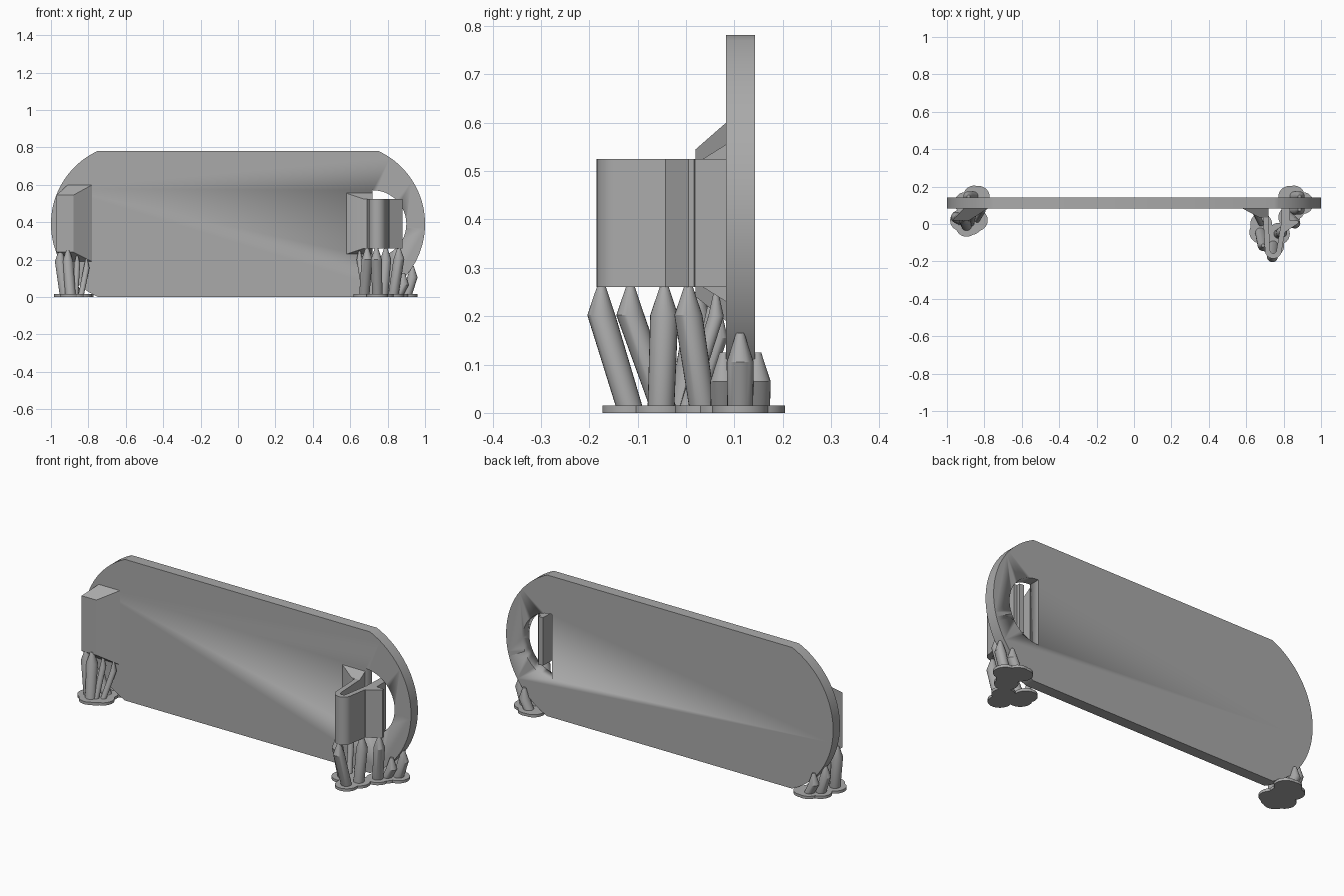
import bpy, bmesh, math
from mathutils import Vector

if "Cube" in bpy.data.objects:
    bpy.data.objects.remove(bpy.data.objects["Cube"], do_unlink=True)

grey = bpy.data.materials.new("plain grey")
grey.use_nodes = True
grey.diffuse_color = (0.4, 0.4, 0.4, 1)
grey.node_tree.nodes["Principled BSDF"].inputs["Base Color"].default_value = (0.4, 0.4, 0.4, 1)


def finish(name, bm, smooth=True):
    bmesh.ops.recalc_face_normals(bm, faces=bm.faces)
    mesh = bpy.data.meshes.new(name)
    bm.to_mesh(mesh)
    bm.free()
    mesh.materials.append(grey)
    obj = bpy.data.objects.new(name, mesh)
    bpy.context.collection.objects.link(obj)
    if smooth:
        bpy.ops.object.select_all(action="DESELECT")
        obj.select_set(True)
        bpy.context.view_layer.objects.active = obj
        bpy.ops.object.shade_smooth_by_angle(angle=math.radians(30))
    return obj


def loft(name, rings):
    """Skin a closed solid through matching rings of points."""
    bm = bmesh.new()
    rows = [[bm.verts.new(p) for p in ring] for ring in rings]
    n = len(rows[0])
    for a, b in zip(rows, rows[1:]):
        for i in range(n):
            bm.faces.new((a[i], a[(i + 1) % n], b[(i + 1) % n], b[i]))
    bm.faces.new(rows[0])
    bm.faces.new(rows[-1])
    return finish(name, bm)


def arc(cx, cz, r, start, end, steps):
    angles = [math.radians(start + (end - start) * i / steps) for i in range(steps + 1)]
    return [(cx + r * math.cos(a), cz + r * math.sin(a)) for a in angles]


def along_y(outline, y0, y1):
    return [[(x, y, z) for x, z in outline] for y in (y0, y1)]


# Upright plate with bowed ends
MID, FRONT, BACK = 0.391, 0.083, 0.143
end = arc(0.571, MID, 0.429, -65.4, 65.4, 40)
plate = loft("plate", along_y(end + [(-x, 2 * MID - z) for x, z in end], FRONT, BACK))

# D-shaped window behind the spring clip
cutter = loft("window_cutter", along_y(arc(0.72, MID, 0.18, -90, 90, 24), 0, 0.3))
cutter.hide_render = True
cutter.hide_viewport = True
cut = plate.modifiers.new("window", "BOOLEAN")
cut.operation = "DIFFERENCE"
cut.object = cutter
cut.solver = "EXACT"


# Spring clip: one folded strip swept upwards
def ribbon(name, path, width, z0, z1):
    pts = [Vector(p) for p in path]
    left, right = [], []
    for i, p in enumerate(pts):
        d = (pts[min(i + 1, len(pts) - 1)] - pts[max(i - 1, 0)]).normalized()
        side = Vector((-d.y, d.x)) * width / 2
        left.append(p + side)
        right.append(p - side)
    outline = left + right[::-1]
    return loft(name, [[(p.x, p.y, z) for p in outline] for z in (z0, z1)])


bend = arc(0.745, -0.14, 0.031, 180, 360, 14)
ribbon("spring_clip", [(0.70, 0.09), (0.705, 0.02)] + bend + [(0.80, 0.0), (0.805, 0.12)],
       0.028, 0.26, 0.525)

# Catch on the free arm
barb = [(0.79, -0.04), (0.81, -0.042), (0.88, 0.005), (0.88, 0.017),
        (0.835, 0.02), (0.835, 0.10), (0.80, 0.10)]
loft("clip_catch", [[(x, y, z) for x, y in barb] for z in (0.26, 0.525)])


# Flared roots
def rect(x0, x1, y, z0, z1):
    return [(x0, y, z0), (x1, y, z0), (x1, y, z1), (x0, y, z1)]


loft("clip_root", [rect(0.58, 0.72, FRONT, 0.23, 0.555),
                   rect(0.67, 0.72, 0.035, 0.26, 0.525)])
loft("fixed_hook", [rect(-0.91, -0.78, FRONT, 0.19, 0.60),
                    rect(-0.97, -0.88, 0.02, 0.24, 0.545)])


# Leaning support pillars with pointed tips and round feet
def pillar(name, tip, foot, r=0.029, cone=0.06):
    tx, ty, tz = tip
    fx, fy = foot
    rings = []
    for x, y, z, rad in ((fx, fy, 0.005, r * 0.95),
                         (tx, ty, tz - cone, r),
                         (tx, ty, tz, r * 0.3)):
        rings.append([(px, py, z) for px, py in arc(x, y, rad, 0, 345, 23)])
    loft(name, rings)


def disc(name, x, y, r=0.058):
    ring = arc(x, y, r, 0, 352.5, 47)
    loft(name, [[(px, py, z) for px, py in ring] for z in (0, 0.015)])


tall = {
    "clip": [((0.74, -0.175, 0.262), (0.745, -0.115)),
             ((0.69, -0.115, 0.262), (0.675, -0.045)),
             ((0.79, -0.045, 0.262), (0.775, -0.052)),
             ((0.86, 0.005, 0.262), (0.83, 0.035))],
    "hook": [((-0.95, 0.035, 0.25), (-0.925, 0.02)),
             ((-0.91, 0.025, 0.25), (-0.895, -0.01))],
}
thin = {
    "clip": [((0.65, 0.062, 0.25), (0.68, 0.0))],
    "hook": [((-0.86, 0.05, 0.225), (-0.87, 0.0)),
             ((-0.81, 0.07, 0.205), (-0.84, 0.02))],
}
for part in tall:
    for i, (tip, foot) in enumerate(tall[part]):
        pillar(f"{part}_pillar_{i + 1}", tip, foot)
        disc(f"{part}_foot_{i + 1}", *foot)
    for i, (tip, foot) in enumerate(thin[part]):
        pillar(f"{part}_thin_pillar_{i + 1}", tip, foot, 0.016, 0.05)
        disc(f"{part}_thin_foot_{i + 1}", *foot)

# Short stubs under the plate's end curves
for side, sx in (("left", 1), ("right", -1)):
    for i, (x, y, z) in enumerate([(0.932, 0.112, 0.165), (0.885, 0.078, 0.125),
                                   (0.885, 0.147, 0.125)]):
        pillar(f"{side}_stub_{i + 1}", (sx * x, y, z), (sx * (x - 0.03), y), 0.028)
        disc(f"{side}_stub_foot_{i + 1}", sx * (x - 0.03), y)
    disc(f"{side}_end_foot", sx * 0.83, 0.145)
